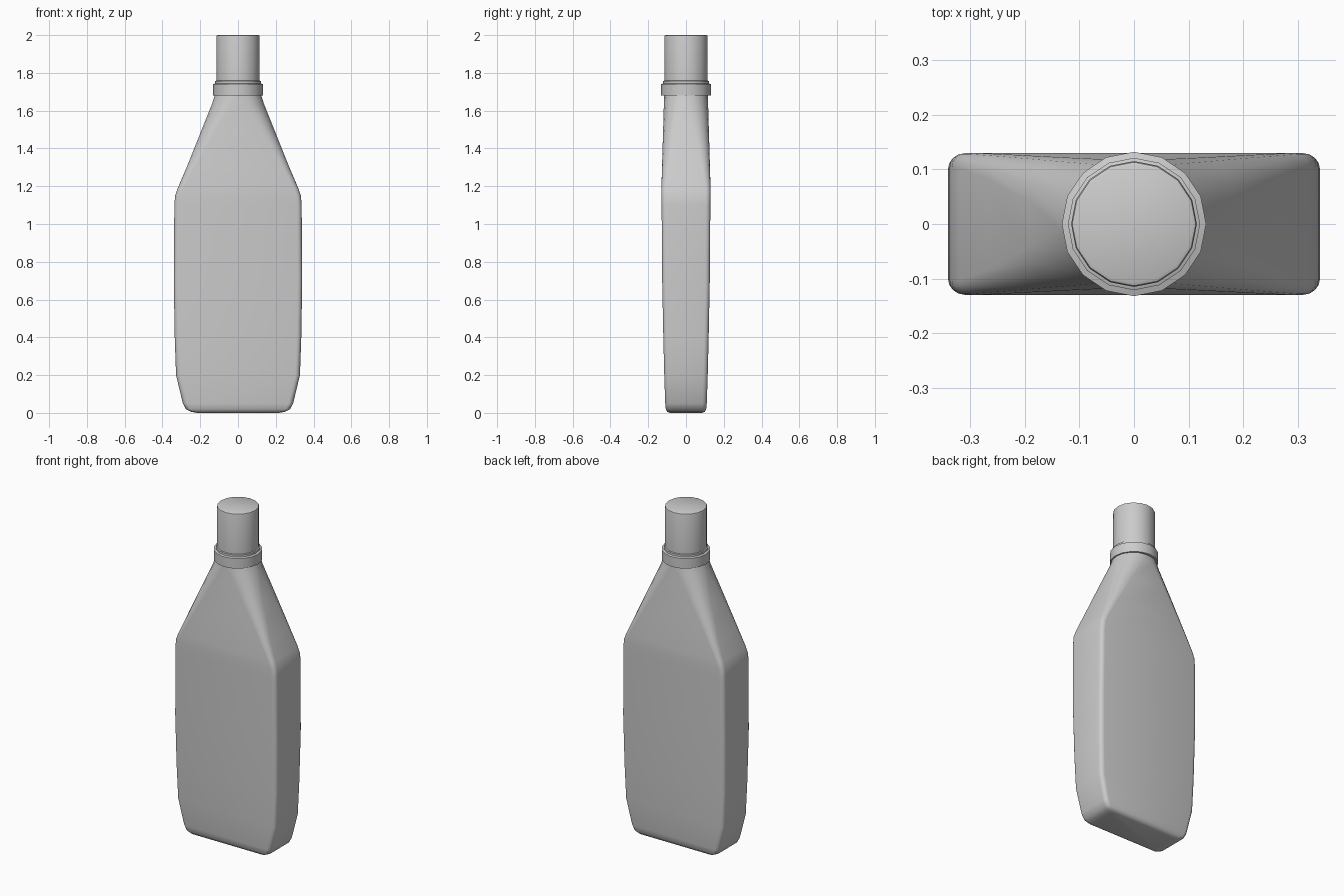
import bpy, bmesh, math

if "Cube" in bpy.data.objects:
    bpy.data.objects.remove(bpy.data.objects["Cube"])


def loft(name, rings, angle=35):
    """Skin a stack of equal-length point rings and cap both ends."""
    bm = bmesh.new()
    loops = [[bm.verts.new(p) for p in ring] for ring in rings]
    n = len(loops[0])
    for a, b in zip(loops, loops[1:]):
        for i in range(n):
            j = (i + 1) % n
            bm.faces.new((a[i], a[j], b[j], b[i]))
    bm.faces.new(loops[0][::-1])
    bm.faces.new(loops[-1])
    bmesh.ops.recalc_face_normals(bm, faces=bm.faces)
    mesh = bpy.data.meshes.new(name)
    bm.to_mesh(mesh)
    bm.free()
    obj = bpy.data.objects.new(name, mesh)
    bpy.context.collection.objects.link(obj)
    bpy.ops.object.select_all(action='DESELECT')
    obj.select_set(True)
    bpy.context.view_layer.objects.active = obj
    bpy.ops.object.shade_smooth_by_angle(angle=math.radians(angle))
    return obj


def rounded_rect(z, hw, hd, r, segs=4):
    """Rounded rectangle ring with half width, half depth and corner radius."""
    pts = []
    for q, (sx, sy) in enumerate(((1, 1), (-1, 1), (-1, -1), (1, -1))):
        for k in range(segs + 1):
            a = math.radians(90) * (q + k / segs)
            pts.append((sx * (hw - r) + r * math.cos(a),
                        sy * (hd - r) + r * math.sin(a), z))
    return pts


def circle(z, r, sides=16):
    return [(r * math.cos(math.tau * i / sides),
             r * math.sin(math.tau * i / sides), z) for i in range(sides)]


# Flat flask body tapering into a round neck: z, half width, half depth, radius
body = [(0.0, 0.215, 0.085, 0.02), (0.006, 0.25, 0.10, 0.022),
        (0.02, 0.276, 0.107, 0.024), (0.05, 0.292, 0.11, 0.025),
        (0.20, 0.328, 0.115, 0.025), (0.40, 0.335, 0.12, 0.025),
        (0.70, 0.34, 0.126, 0.025), (1.10, 0.337, 0.129, 0.025),
        (1.15, 0.333, 0.13, 0.026), (1.19, 0.319, 0.13, 0.028),
        (1.30, 0.272, 0.127, 0.042), (1.50, 0.192, 0.121, 0.078),
        (1.64, 0.136, 0.117, 0.107), (1.69, 0.12, 0.115, 0.113)]
loft("bottle_body", [rounded_rect(*s) for s in body], 50)

# Stepped collar ring under the cap
collar = [(1.68, 0.115), (1.68, 0.132), (1.74, 0.132), (1.744, 0.121),
          (1.756, 0.121), (1.76, 0.112)]
loft("neck_collar", [circle(*s) for s in collar])

# Tall screw cap with a slightly softened rim
cap = [(1.74, 0.115), (1.99, 0.115), (1.997, 0.113), (2.0, 0.107)]
loft("cap", [circle(*s) for s in cap], 40)
